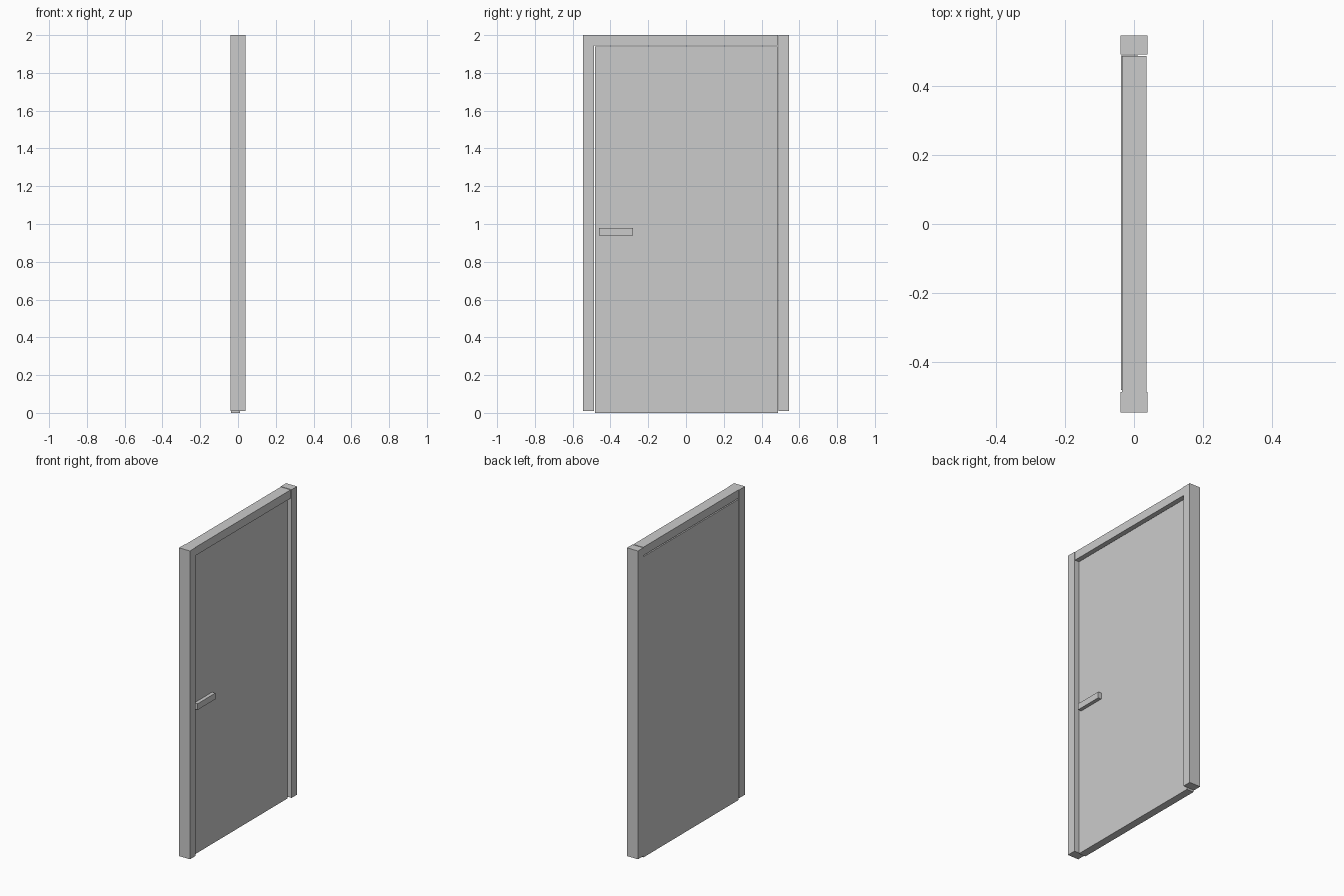
import bpy

if "Cube" in bpy.data.objects:
    bpy.data.objects.remove(bpy.data.objects["Cube"])


def box(name, x, y, z):
    """Axis-aligned box from (min, max) ranges on each axis."""
    bpy.ops.mesh.primitive_cube_add(size=1)
    ob = bpy.context.object
    ob.name = name
    ob.location = [(r[0] + r[1]) / 2 for r in (x, y, z)]
    ob.scale = [r[1] - r[0] for r in (x, y, z)]
    bpy.ops.object.transform_apply(location=True, rotation=False, scale=True)
    return ob


# Frame: two posts and a slightly thinner header
post_x, post_z = (-0.039, 0.039), (0.01, 2.0)
box("latch_post", post_x, (-0.546, -0.487), post_z)
box("hinge_post", post_x, (0.491, 0.546), post_z)
box("header", (-0.035, 0.036), (-0.487, 0.486), (1.946, 2.0))

# Door leaf, flush with the back of the frame
box("door_leaf", (-0.038, 0.011), (-0.481, 0.488), (0.0, 1.941))

# Handle bar on the recessed side
box("handle", (0.011, 0.034), (-0.46, -0.28), (0.94, 0.98))
